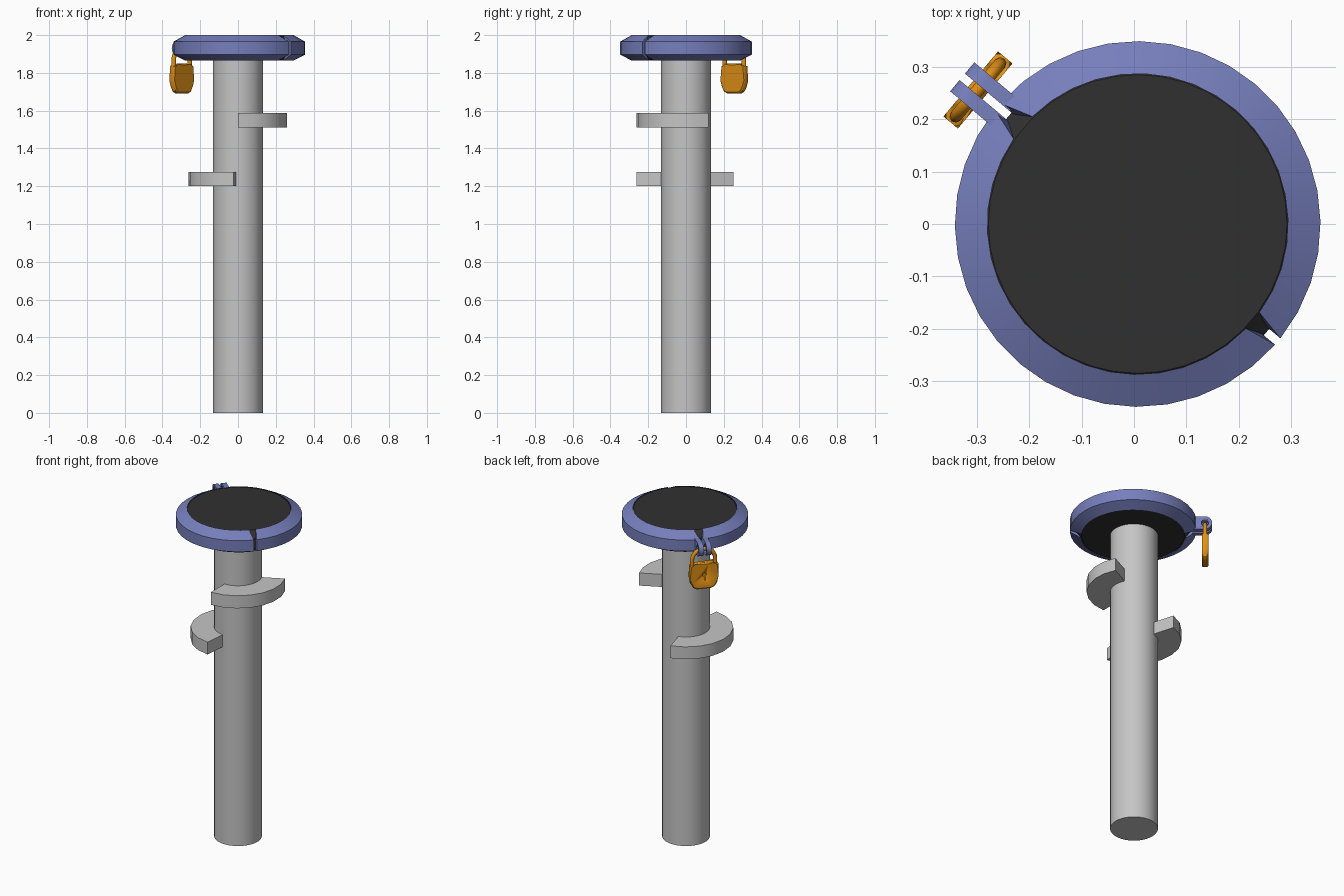
import bpy, bmesh, math
from mathutils import Matrix, Vector

if "Cube" in bpy.data.objects:
    bpy.data.objects.remove(bpy.data.objects["Cube"])

CX = 0.007                    # collar centre in x
AXIS = math.radians(140)      # direction of the lugs and the collar split


def material(name, rgb):
    m = bpy.data.materials.new(name)
    m.diffuse_color = (*rgb, 1)
    m.use_nodes = True
    m.node_tree.nodes["Principled BSDF"].inputs["Base Color"].default_value = m.diffuse_color
    return m


GREY = material("pole grey", (0.56, 0.56, 0.56))
BLUE = material("collar blue", (0.18, 0.21, 0.50))
BLACK = material("plug black", (0.03, 0.03, 0.03))
ORANGE = material("lock orange", (0.75, 0.28, 0.008))


def finish(name, bm, mat, matrix=None, angle=30):
    bmesh.ops.recalc_face_normals(bm, faces=bm.faces)
    me = bpy.data.meshes.new(name)
    bm.to_mesh(me)
    bm.free()
    ob = bpy.data.objects.new(name, me)
    bpy.context.collection.objects.link(ob)
    me.materials.append(mat)
    if matrix:
        ob.matrix_world = matrix
    bpy.ops.object.select_all(action='DESELECT')
    ob.select_set(True)
    bpy.context.view_layer.objects.active = ob
    bpy.ops.object.shade_smooth_by_angle(angle=math.radians(angle))
    return ob


def sweep(name, profile, spans, steps, mat, cx=0.0):
    """Turn a closed (r, z) profile through an arc; each point has its own span."""
    bm = bmesh.new()
    rings = []
    for i in range(steps + 1):
        ring = []
        for (r, z), (a0, a1) in zip(profile, spans):
            a = a0 + (a1 - a0) * i / steps
            ring.append(bm.verts.new((cx + r * math.cos(a), r * math.sin(a), z)))
        rings.append(ring)
    n = len(profile)
    for p, q in zip(rings, rings[1:]):
        for j in range(n):
            k = (j + 1) % n
            bm.faces.new((p[j], p[k], q[k], q[j]))
    bm.faces.new(rings[0])
    bm.faces.new(rings[-1])
    return finish(name, bm, mat)


def lathe(name, profile, steps, mat, cx=0.0):
    """Solid of revolution from rim points, bottom to top, with flat caps."""
    bm = bmesh.new()
    rings = [[bm.verts.new((cx + r * math.cos(math.tau * i / steps),
                            r * math.sin(math.tau * i / steps), z))
              for i in range(steps)] for r, z in profile]
    for p, q in zip(rings, rings[1:]):
        for i in range(steps):
            k = (i + 1) % steps
            bm.faces.new((p[i], p[k], q[k], q[i]))
    bm.faces.new(rings[0])
    bm.faces.new(rings[-1])
    return finish(name, bm, mat)


def plate(name, outline, v0, v1, mat, matrix, bevel=0.0):
    """Extrude an outline in local x, z between y = v0 and y = v1."""
    bm = bmesh.new()
    a = [bm.verts.new((x, v0, z)) for x, z in outline]
    b = [bm.verts.new((x, v1, z)) for x, z in outline]
    fa, fb = bm.faces.new(a), bm.faces.new(b)
    n = len(a)
    for i in range(n):
        k = (i + 1) % n
        bm.faces.new((a[i], a[k], b[k], b[i]))
    if bevel:
        rim = list(fa.edges) + list(fb.edges)
        bmesh.ops.bevel(bm, geom=rim, offset=bevel, segments=1, affect='EDGES')
    return finish(name, bm, mat, matrix)


def cut(ob, cutter):
    m = ob.modifiers.new("cut", 'BOOLEAN')
    m.operation, m.object, m.solver = 'DIFFERENCE', cutter, 'EXACT'
    cutter.hide_render = True
    cutter.hide_set(True)


def arc(cx, cz, r, a0, a1, n):
    return [(cx + r * math.cos(math.radians(a0 + (a1 - a0) * i / n)),
             cz + r * math.sin(math.radians(a0 + (a1 - a0) * i / n)))
            for i in range(n + 1)]


# Pole and the black plug on top of it
lathe("pole", [(0.132, 0), (0.132, 1.88)], 40, GREY)
lathe("plug", [(0.285, 1.869), (0.322, 1.9), (0.322, 1.96), (0.285, 1.996)],
      40, BLACK, CX)

# Curved key tabs on the pole
for name, z0, z1, a0, a1, n in (("upper_tab", 1.51, 1.587, -90, 27, 7),
                                ("lower_tab", 1.2, 1.275, 106, 265, 9)):
    section = [(0.125, z0), (0.262, z0), (0.262, z1), (0.125, z1)]
    span = (math.radians(a0), math.radians(a1))
    sweep(name, section, [span] * 4, n, GREY)

# Collar halves: the split flares open at the top and bottom edges
section = [(0.287, 2.0), (0.349, 1.965), (0.349, 1.897), (0.287, 1.865),
           (0.316, 1.897), (0.316, 1.963)]
hinge_gap = [0.02, 0.008, 0.008, 0.02, 0.008, 0.008]
lug_gap = [0.028, 0.008, 0.008, 0.028, 0.008, 0.008]
for side, name in ((1, "collar_half_left"), (-1, "collar_half_right")):
    spans = [(AXIS + side * math.asin(g / r),
              AXIS + side * (math.pi - math.asin(h / r)))
             for (r, z), g, h in zip(section, lug_gap, hinge_gap)]
    sweep(name, section, spans, 18, BLUE, CX)

# Pierced lugs beside the split
lug_frame = Matrix.Translation((CX, 0, 0)) @ Matrix.Rotation(AXIS, 4, 'Z')
lug = [(0.325, 1.89)] + arc(0.397, 1.93, 0.04, -90, 90, 10) + [(0.325, 1.97)]
hole = plate("lug_hole_cutter", arc(0.398, 1.93, 0.021, 0, 337.5, 15),
             -0.06, 0.06, BLUE, lug_frame)
for side, name in ((1, "lug_left"), (-1, "lug_right")):
    cut(plate(name, lug, side * 0.008, side * 0.036, BLUE, lug_frame), hole)

# Padlock body, hanging across the lugs; local y points away from the pole
lock_frame = (lug_frame @ Matrix.Translation((0.398, 0, 0))
              @ Matrix.Rotation(-math.pi / 2, 4, 'Z'))
half = [(0.04, 1.691), (0.062, 1.702), (0.076, 1.726), (0.081, 1.76),
        (0.081, 1.836), (0.05, 1.84), (0.025, 1.85)]
body_outline = half + [(-x, z) for x, z in reversed(half)]
body = plate("lock_body", body_outline, -0.018, 0.018, ORANGE, lock_frame, 0.007)

# Keyhole recess
keyhole = arc(0, 1.778, 0.011, -60, 240, 12) + [(-0.006, 1.742), (0.006, 1.742)]
cut(body, plate("keyhole_cutter", keyhole, 0.012, 0.03, ORANGE, lock_frame))

# Shackle: round bar bent over the lugs
path = [(0.066, 1.82)] + arc(0, 1.865, 0.066, 0, 180, 12) + [(-0.066, 1.82)]
bm = bmesh.new()
rings = []
for i, (x, z) in enumerate(path):
    p, q = path[max(i - 1, 0)], path[min(i + 1, len(path) - 1)]
    t = Vector((q[0] - p[0], 0, q[1] - p[1])).normalized()
    side = t.cross(Vector((0, 1, 0)))
    rings.append([bm.verts.new(Vector((x, 0, z)) + 0.012 * (
        side * math.cos(math.tau * k / 8) + Vector((0, 1, 0)) * math.sin(math.tau * k / 8)))
        for k in range(8)])
for a, b in zip(rings, rings[1:]):
    for k in range(8):
        bm.faces.new((a[k], a[(k + 1) % 8], b[(k + 1) % 8], b[k]))
bm.faces.new(rings[0])
bm.faces.new(rings[-1])
finish("shackle", bm, ORANGE, lock_frame, 50)
